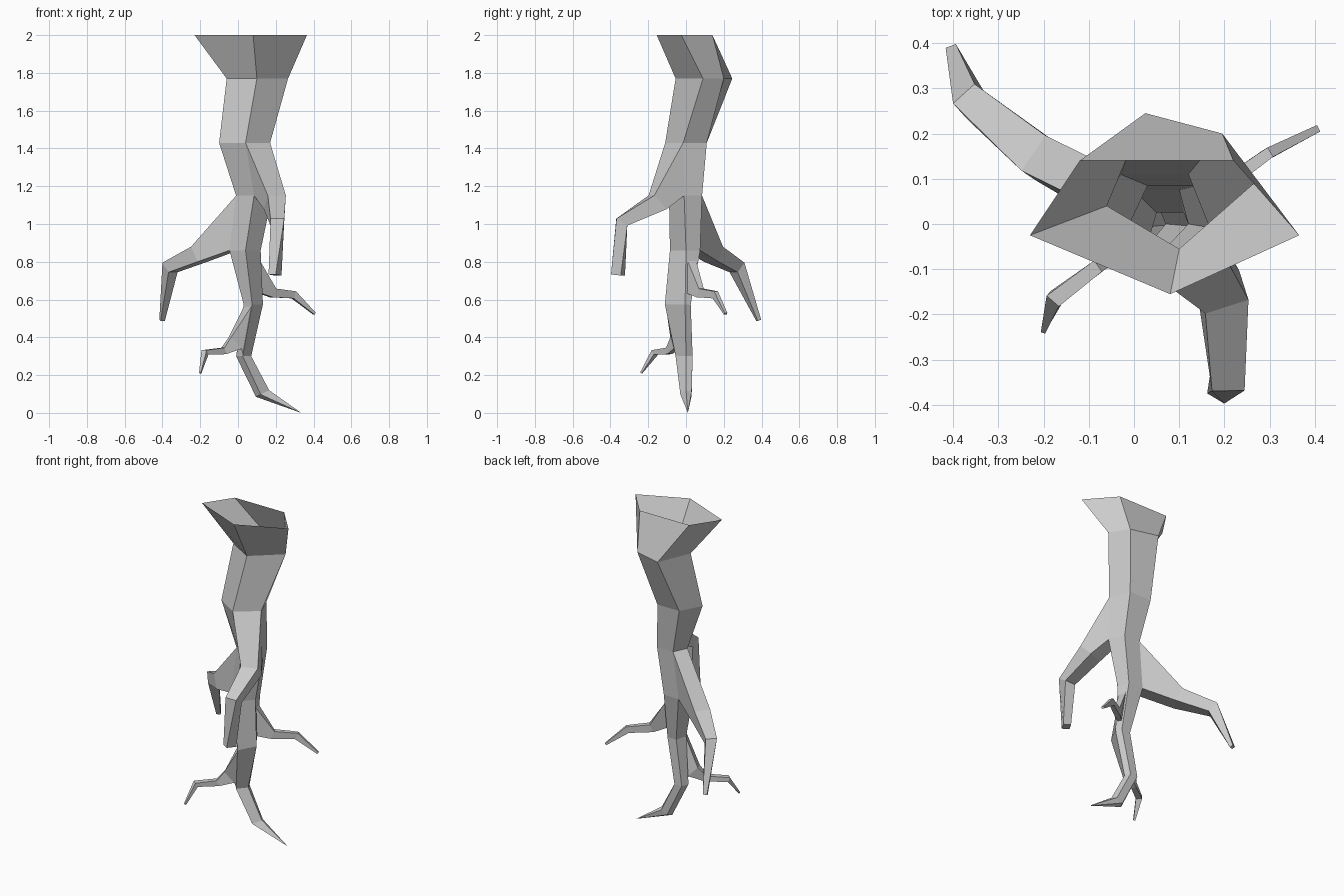
import bpy
from mathutils import Vector

if "Cube" in bpy.data.objects:
    bpy.data.objects.remove(bpy.data.objects["Cube"])

UP = Vector((0, 0, 1))


def make(name, rings, close_end=True, skip=()):
    """Skin a list of equal-sized rings into a flat-shaded sheet."""
    n = len(rings[0])
    verts = [p for r in rings for p in r]
    faces = []
    for k in range(len(rings) - 1):
        for i in range(n):
            if (k, i) not in skip:
                j = (i + 1) % n
                faces.append((k * n + i, (k + 1) * n + i,
                              (k + 1) * n + j, k * n + j))
    if close_end:
        faces.append(tuple(range(len(verts) - n, len(verts))))
    mesh = bpy.data.meshes.new(name)
    mesh.from_pydata(verts, [], faces)
    mesh.update()
    obj = bpy.data.objects.new(name, mesh)
    bpy.context.collection.objects.link(obj)
    return obj


# Main root: five-sided rings (height, tilt along x, outline left-front-right-back)
sections = [
    (2.00, 0, [(-.23, -.025), (.08, -.155), (.365, -.025), (.22, .14), (-.12, .14)]),
    (1.77, 0, [(-.06, .04), (.10, -.055), (.265, .09), (.195, .20), (.025, .245)]),
    (1.43, 0, [(-.10, -.02), (.04, -.11), (.17, -.015), (.12, .11), (-.03, .11)]),
    (1.15, 0, [(-.01, 0), (.085, -.09), (.18, -.01), (.14, .085), (.03, .085)]),
    (0.86, 0, [(-.045, -.005), (.04, -.085), (.12, 0), (.10, .075), (0, .075)]),
    (0.575, 0, [(.03, -.045), (.075, -.112), (.132, -.005), (.11, .025), (.05, .025)]),
    (0.30, 0, [(-.01, -.01), (.025, -.055), (.07, 0), (.055, .035), (.005, .035)]),
    (0.10, .5, [(.095, 0), (.12, -.03), (.165, 0), (.15, .03), (.11, .03)]),
    (0.00, 0, [(.335, .01)] * 5),
]
trunk = [[Vector((x, y, z + s * (x - .125))) for x, y in pts] for z, s, pts in sections]
make("main_root", trunk, close_end=False, skip={(3, 4), (2, 1)})


def side_root(name, k, i, inset, path):
    """Grow a four-sided root out of trunk face (k, i) along x, y, z, half width, half height."""
    j = (i + 1) % 5
    base = [trunk[k][i], trunk[k][j], trunk[k + 1][j], trunk[k + 1][i]]
    mid = sum(base, Vector()) / 4
    rings = [[p.lerp(mid, inset) for p in base]]
    pts = [mid] + [Vector(p[:3]) for p in path]
    for m, (x, y, z, w, h) in enumerate(path, 1):
        t = (pts[m] - pts[m - 1]).normalized()
        if m + 1 < len(pts):
            t = (t + (pts[m + 1] - pts[m]).normalized()).normalized()
        r = UP.cross(t).normalized()
        u = t.cross(r)
        rings.append([pts[m] + a * w * r + b * h * u
                      for a, b in ((-1, 1), (1, 1), (1, -1), (-1, -1))])
    make(name, rings)


# Two thick side roots
side_root("back_left_root", 3, 4, 0, [
    (-.205, .145, .84, .047, .045),
    (-.36, .27, .77, .032, .035),
    (-.402, .385, .49, .012, .010)])
side_root("front_right_root", 2, 1, 0, [
    (.195, -.15, 1.115, .050, .050),
    (.208, -.34, 1.01, .036, .034),
    (.196, -.36, .73, .022, .030)])

# Two thin side roots
side_root("right_rootlet", 4, 2, .4, [
    (.185, .075, .635, .016, .025),
    (.295, .155, .625, .012, .020),
    (.405, .21, .525, .008, .006)])
side_root("left_rootlet", 5, 0, .1, [
    (-.015, -.055, .37, .020, .042),
    (-.075, -.09, .328, .015, .018),
    (-.175, -.165, .32, .018, .014),
    (-.20, -.237, .212, .005, .005)])
